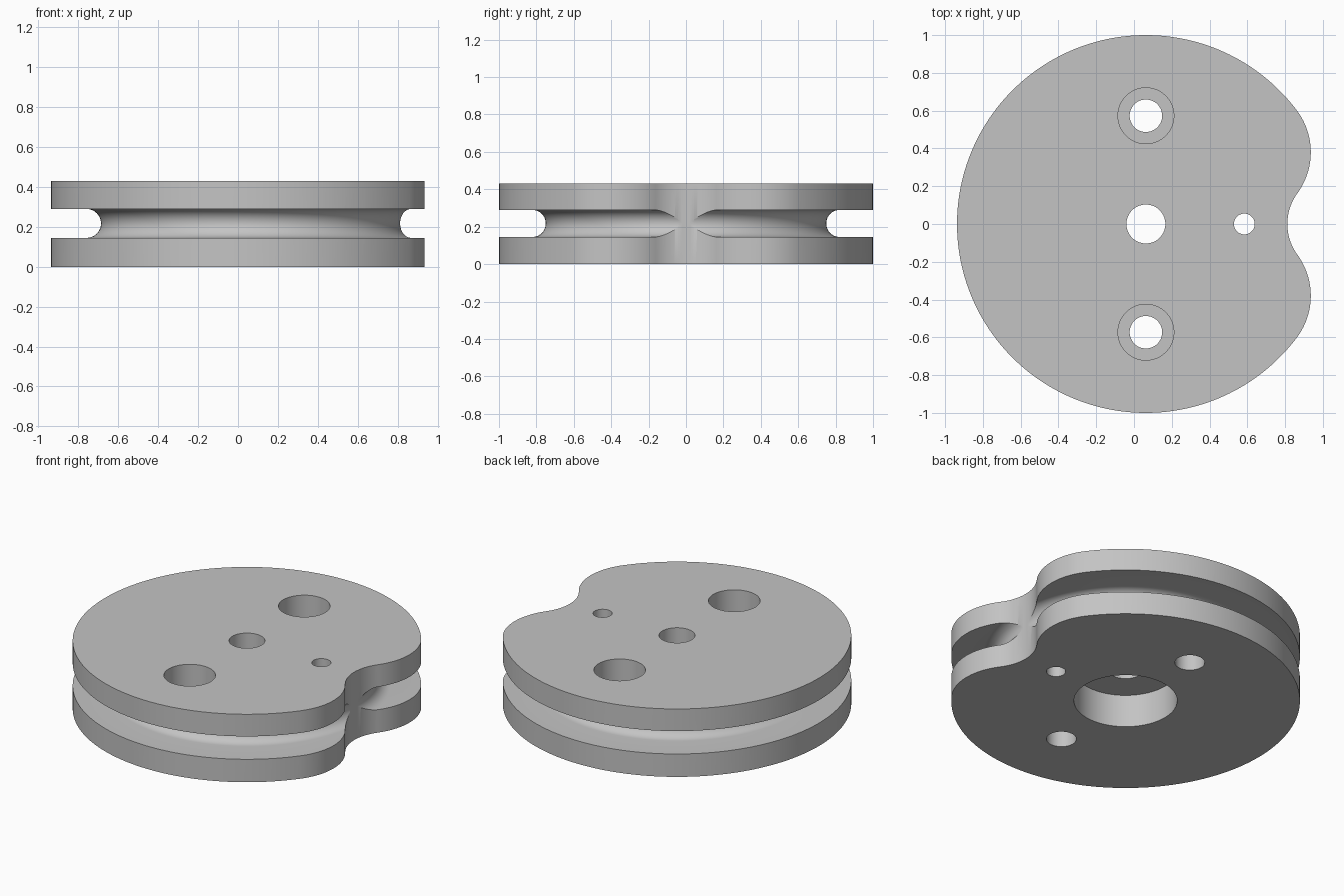
import bpy, bmesh
from math import sin, cos, pi, atan2, sqrt, radians
from mathutils import Vector

old = bpy.data.objects.get("Cube")
if old:
    bpy.data.objects.remove(old, do_unlink=True)

CX = 0.063            # hub axis
HEIGHT = 0.43
GROOVE_Z, GROOVE_R = 0.2175, 0.0725

grey = bpy.data.materials.new("plain_grey")
grey.use_nodes = True
colour = (0.55, 0.55, 0.55, 1)
grey.diffuse_color = colour
grey.node_tree.nodes["Principled BSDF"].inputs["Base Color"].default_value = colour


def add_object(name, bm):
    bmesh.ops.recalc_face_normals(bm, faces=bm.faces)
    mesh = bpy.data.meshes.new(name)
    bm.to_mesh(mesh)
    bm.free()
    mesh.materials.append(grey)
    obj = bpy.data.objects.new(name, mesh)
    obj.location.x = CX
    bpy.context.collection.objects.link(obj)
    return obj


def arc(cx, cy, r, a0, a1, n):
    return [(cx + r * cos(a0 + (a1 - a0) * i / n),
             cy + r * sin(a0 + (a1 - a0) * i / n)) for i in range(n + 1)]


# Outline: unit circle, rounded shoulders and a concave notch, all tangent
tip_x, tip_y, notch_x = 0.873, 0.38, 0.749
shoulder_r = (1 - tip_x ** 2 - tip_y ** 2) / (2 * (1 - tip_x))
sx, sy = tip_x - shoulder_r, tip_y
gap = notch_x - sx
notch_r = (gap ** 2 + sy ** 2 - shoulder_r ** 2) / (2 * (shoulder_r - gap))
nx = notch_x + notch_r
rim_a = atan2(sy, sx)
join_a = atan2(-sy, nx - sx)
half = arc(nx, 0, notch_r, pi, join_a + pi, 20)
half += arc(sx, sy, shoulder_r, join_a, rim_a, 32)[1:]
half += arc(0, 0, 1, rim_a, pi, 80)[1:]
outline = half + [(x, -y) for x, y in half[-2:0:-1]]

bm = bmesh.new()
base = bm.faces.new([bm.verts.new((x, y, 0)) for x, y in outline])
top = bmesh.ops.extrude_face_region(bm, geom=[base])["geom"]
bmesh.ops.translate(bm, vec=(0, 0, HEIGHT),
                    verts=[v for v in top if isinstance(v, bmesh.types.BMVert)])
wheel = add_object("grooved_wheel", bm)


# Ring cutter with a rounded inner side, for the rim groove
def groove_cutter(segments=160):
    section = [(1.2, GROOVE_Z + GROOVE_R)]
    section += arc(0.75 + GROOVE_R, GROOVE_Z, GROOVE_R, pi / 2, 3 * pi / 2, 20)
    section += [(1.2, GROOVE_Z - GROOVE_R)]
    bm = bmesh.new()
    rings = []
    for i in range(segments):
        a = 2 * pi * (i + 0.5) / segments
        rings.append([bm.verts.new((r * cos(a), r * sin(a), z)) for r, z in section])
    for i, ring in enumerate(rings):
        after = rings[(i + 1) % segments]
        for j in range(len(section)):
            k = (j + 1) % len(section)
            bm.faces.new((ring[j], ring[k], after[k], after[j]))
    return add_object("groove_cutter", bm)


def hole_cutter(name, x, y, r, z0, z1):
    bm = bmesh.new()
    bmesh.ops.create_cone(bm, cap_ends=True, segments=64, radius1=r, radius2=r, depth=z1 - z0)
    bmesh.ops.translate(bm, vec=Vector((x, y, (z0 + z1) / 2)), verts=bm.verts)
    return add_object(name, bm)


over = HEIGHT + 0.1
cutters = [
    groove_cutter(),
    hole_cutter("hub_hole", 0, 0, 0.103, -0.1, over),
    hole_cutter("hub_recess", 0, 0, 0.296, -0.1, 0.207),
    hole_cutter("pin_hole", 0.521, 0, 0.055, -0.1, over),
]
for side in (-1, 1):
    cutters.append(hole_cutter("screw_hole", 0, side * 0.573, 0.086, -0.1, over))
    cutters.append(hole_cutter("screw_recess", 0, side * 0.573, 0.148, 0.215, over))

for cutter in cutters:
    cutter.hide_render = True
    mod = wheel.modifiers.new(cutter.name, "BOOLEAN")
    mod.operation, mod.solver, mod.object = "DIFFERENCE", "EXACT", cutter

# Bake the cuts, then drop the cutters
bpy.context.view_layer.update()
graph = bpy.context.evaluated_depsgraph_get()
result = bpy.data.meshes.new_from_object(wheel.evaluated_get(graph))
wheel.modifiers.clear()
wheel.data = result
for cutter in cutters:
    bpy.data.objects.remove(cutter, do_unlink=True)

bpy.ops.object.select_all(action="DESELECT")
wheel.select_set(True)
bpy.context.view_layer.objects.active = wheel
bpy.ops.object.shade_smooth_by_angle(angle=radians(30))
